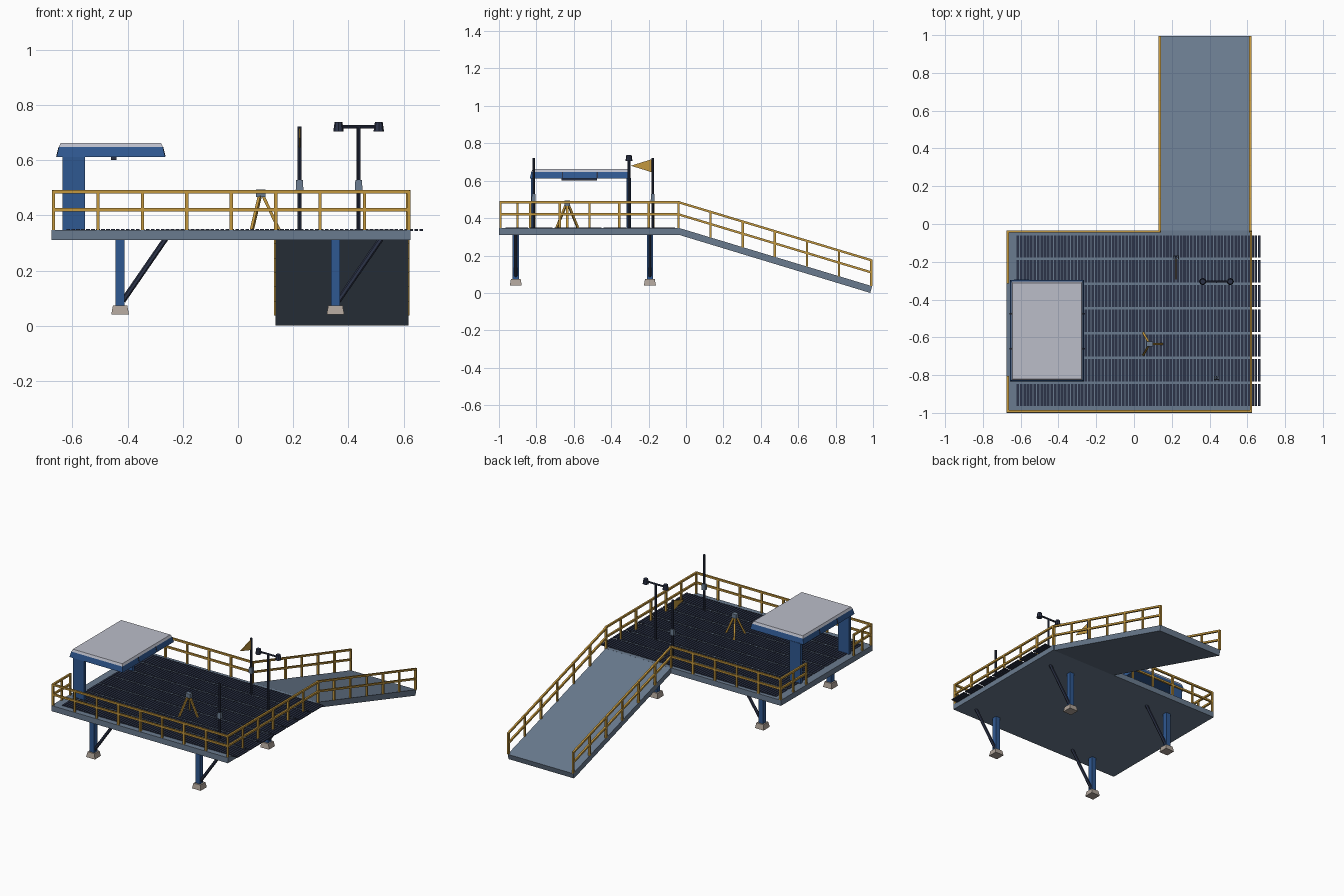
import bpy, bmesh, math
from mathutils import Vector, Matrix

if "Cube" in bpy.data.objects:
    bpy.data.objects.remove(bpy.data.objects["Cube"])


def mat(name, srgb):
    m = bpy.data.materials.new(name)
    lin = [(c / 255 / 12.92 if c < 11 else ((c / 255 + 0.055) / 1.055) ** 2.4) for c in srgb]
    m.diffuse_color = (*lin, 1)
    m.use_nodes = True
    m.node_tree.nodes["Principled BSDF"].inputs["Base Color"].default_value = m.diffuse_color
    return m


STEEL = mat("slate steel", (106, 123, 143))
DARK = mat("dark navy", (44, 51, 72))
BLUE = mat("frame blue", (47, 88, 145))
GOLD = mat("safety yellow", (196, 152, 62))
PALE = mat("pale roof grey", (187, 189, 201))
STONE = mat("concrete", (176, 164, 154))


def finish(bm, name, material):
    bmesh.ops.recalc_face_normals(bm, faces=bm.faces)
    me = bpy.data.meshes.new(name)
    bm.to_mesh(me)
    bm.free()
    me.materials.append(material)
    ob = bpy.data.objects.new(name, me)
    bpy.context.collection.objects.link(ob)
    return ob


def box(bm, x0, x1, y0, y1, z0, z1, inset=0.0):
    """Box whose top can be inset to make a frustum."""
    i = inset
    lo = [bm.verts.new((x, y, z0)) for x, y in ((x0, y0), (x1, y0), (x1, y1), (x0, y1))]
    hi = [bm.verts.new((x, y, z1)) for x, y in
          ((x0 + i, y0 + i), (x1 - i, y0 + i), (x1 - i, y1 - i), (x0 + i, y1 - i))]
    bm.faces.new(lo[::-1])
    bm.faces.new(hi)
    for k in range(4):
        n = (k + 1) % 4
        bm.faces.new((lo[k], lo[n], hi[n], hi[k]))


def beam(bm, a, b, w, sides=4):
    """Straight bar of width w from a to b."""
    a, b = Vector(a), Vector(b)
    d = b - a
    r = w / 2 / (math.cos(math.pi / 4) if sides == 4 else 1)
    turn = Matrix.Rotation(math.pi / 4 if sides == 4 else 0, 4, 'Z')
    m = Matrix.Translation((a + b) / 2) @ d.to_track_quat('Z', 'Y').to_matrix().to_4x4() @ turn
    bmesh.ops.create_cone(bm, cap_ends=True, segments=sides, radius1=r, radius2=r,
                          depth=d.length, matrix=m)


def block(name, material, *dims, inset=0.0):
    bm = bmesh.new()
    box(bm, *dims, inset=inset)
    return finish(bm, name, material)


def pole(name, material, a, b, w, sides=8):
    bm = bmesh.new()
    beam(bm, a, b, w, sides)
    return finish(bm, name, material)


def railing(name, a, b, bays):
    """Posts plus top and middle rails between two floor points."""
    a, b = Vector(a), Vector(b)
    bm = bmesh.new()
    for k in range(bays + 1):
        p = a.lerp(b, k / bays)
        beam(bm, p, p + Vector((0, 0, 0.143)), 0.012)
    for h in (0.073, 0.138):
        up = Vector((0, 0, h))
        beam(bm, a + up, b + up, 0.012)
    finish(bm, name, GOLD)


TOP = 0.347

# Platform deck
block("deck", STEEL, -0.675, 0.625, -1.0, -0.035, 0.31, TOP)

# Grating slats in seven rows
bm = bmesh.new()
count = 72
for row in range(7):
    y1 = -0.06 - row * 0.131
    for k in range(count):
        x = -0.622 + k * 1.297 / count
        box(bm, x, x + 0.0135, y1 - 0.118, y1, TOP - 0.003, TOP + 0.004)
finish(bm, "grating", DARK)

# Sloping ramp, a side profile extruded across
bm = bmesh.new()
side = [(-0.036, 0.31), (-0.036, TOP), (0.995, 0.036), (0.985, 0.0)]
rings = [[bm.verts.new((x, y, z)) for y, z in side] for x in (0.135, 0.617)]
bm.faces.new(rings[0])
bm.faces.new(rings[1])
for k in range(4):
    n = (k + 1) % 4
    bm.faces.new((rings[0][k], rings[0][n], rings[1][n], rings[1][k]))
finish(bm, "ramp", STEEL)

# Railings around the deck and down the ramp
L, R, F, B = -0.668, 0.619, -0.992, -0.04
railing("front_railing", (L, F, TOP), (R, F, TOP), 8)
railing("right_railing", (R, F, TOP), (R, B, TOP), 6)
railing("back_railing", (L, B, TOP), (0.137, B, TOP), 5)
railing("left_front_railing", (L, F, TOP), (L, -0.81, TOP), 2)
railing("left_back_railing", (L, -0.31, TOP), (L, B, TOP), 2)
for name, x in (("left", 0.137), ("right", R - 0.004)):
    railing("ramp_railing_" + name, (x, B, TOP), (x, 0.99, 0.037), 6)

# Legs with braces and footings
for x in (-0.427, 0.353):
    for y in (-0.91, -0.193):
        block("leg", BLUE, x - 0.0165, x + 0.0165, y - 0.0165, y + 0.0165, 0.07, 0.312)
        pole("leg_brace", DARK, (x + 0.01, y, 0.09), (x + 0.165, y, 0.315), 0.02, 6)
        block("footing", STONE, x - 0.032, x + 0.032, y - 0.032, y + 0.032,
              0.04, 0.074, inset=0.006)

# Canopy: two end posts, blue rim, pale roof sheet, lamp
for y in (-0.818, -0.307):
    block("canopy_post", BLUE, -0.636, -0.554, y - 0.012, y + 0.012, TOP, 0.615)
block("canopy_rim", BLUE, -0.657, -0.264, -0.835, -0.297, 0.612, 0.647, inset=0.008)
block("canopy_roof", PALE, -0.649, -0.272, -0.827, -0.305, 0.647, 0.662, inset=0.007)
block("canopy_lamp", DARK, -0.46, -0.44, -0.665, -0.475, 0.601, 0.613)
bm = bmesh.new()
for y in (-0.66, -0.475):
    for x in (-0.655, -0.266):
        beam(bm, (x, y, 0.613), (x + (0.008 if x < -0.5 else -0.008), y, 0.646), 0.007)
finish(bm, "canopy_seams", DARK)

# Survey tripod
cx, cy = 0.083, -0.635
bm = bmesh.new()
for k in range(3):
    a = k * math.tau / 3
    c, s = math.cos(a), math.sin(a)
    beam(bm, (cx + 0.008 * c, cy + 0.008 * s, 0.47), (cx + 0.066 * c, cy + 0.066 * s, TOP), 0.011)
finish(bm, "tripod_legs", GOLD)
block("tripod_head", STEEL, cx - 0.017, cx + 0.017, cy - 0.014, cy + 0.014, 0.466, 0.494)

# Tall poles with junction boxes
for x, y in ((0.223, -0.178), (0.437, -0.815)):
    pole("tall_pole", DARK, (x, y, TOP), (x, y, 0.722), 0.014)
    block("pole_box", STEEL, x - 0.014, x + 0.014, y - 0.011, y + 0.011, 0.49, 0.528, inset=0.002)

# Pennant on the back pole
bm = bmesh.new()
tri = [bm.verts.new((0.221, y, z)) for y, z in ((-0.182, 0.645), (-0.182, 0.715), (-0.295, 0.68))]
face = bm.faces.new(tri)
out = bmesh.ops.extrude_face_region(bm, geom=[face])
bmesh.ops.translate(bm, vec=(0.005, 0, 0),
                    verts=[v for v in out["geom"] if isinstance(v, bmesh.types.BMVert)])
finish(bm, "pennant", GOLD)

# Light mast with crossbar and two lamp heads
mx, my = 0.437, -0.305
pole("mast", DARK, (mx, my, TOP), (mx, my, 0.722), 0.015)
pole("mast_crossbar", DARK, (mx - 0.075, my, 0.721), (mx + 0.075, my, 0.721), 0.012)
for sx in (-1, 1):
    bm = bmesh.new()
    bmesh.ops.create_cone(bm, cap_ends=True, segments=8, radius1=0.019, radius2=0.014, depth=0.034,
                          matrix=Matrix.Translation((mx + sx * 0.073, my, 0.721)))
    finish(bm, "lamp_head", DARK)
